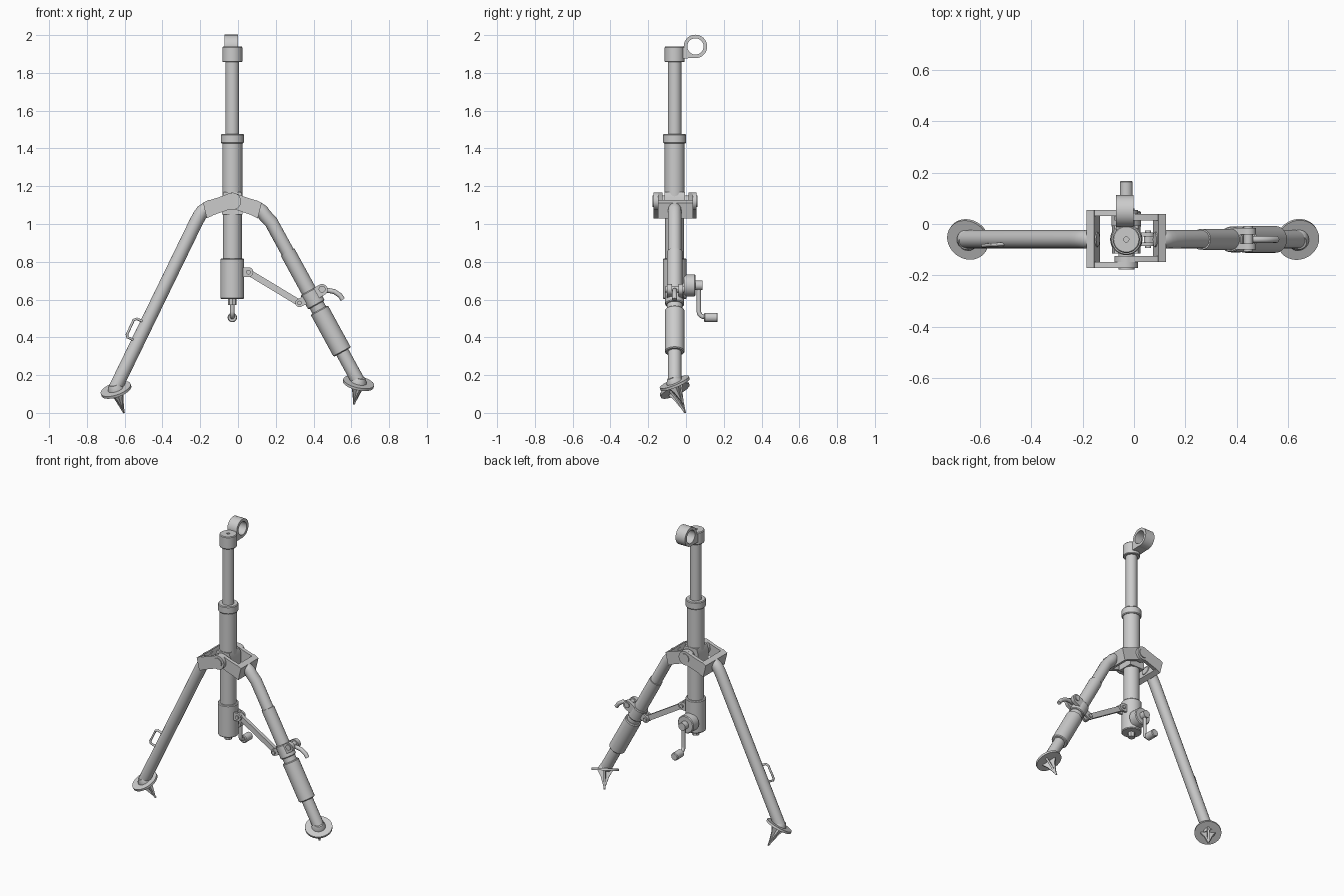
import bpy, bmesh, math
from mathutils import Vector, Matrix

if "Cube" in bpy.data.objects:
    bpy.data.objects.remove(bpy.data.objects["Cube"])

CX, CY = -0.03, -0.06          # column axis
PZ = 1.12                      # pivot height


def finish(name, bm, smooth=True):
    bmesh.ops.recalc_face_normals(bm, faces=bm.faces)
    me = bpy.data.meshes.new(name)
    bm.to_mesh(me)
    bm.free()
    ob = bpy.data.objects.new(name, me)
    bpy.context.collection.objects.link(ob)
    if smooth:
        bpy.ops.object.select_all(action='DESELECT')
        ob.select_set(True)
        bpy.context.view_layer.objects.active = ob
        bpy.ops.object.shade_smooth_by_angle(angle=math.radians(35))
    return ob


def lathe(name, origin, axis, profile, closed=False, n=32):
    """Revolve (distance along axis, radius) points; ends are capped unless closed."""
    bm = bmesh.new()
    q = Vector(axis).to_track_quat('Z', 'Y')
    rings = [[bm.verts.new(Vector(origin) + q @ Vector((r * math.cos(a), r * math.sin(a), t)))
              for a in (2 * math.pi * i / n for i in range(n))] for t, r in profile]
    pairs = list(zip(rings, rings[1:])) + ([(rings[-1], rings[0])] if closed else [])
    for a, b in pairs:
        for i in range(n):
            j = (i + 1) % n
            bm.faces.new((a[i], a[j], b[j], b[i]))
    if not closed:
        bm.faces.new(rings[0])
        bm.faces.new(rings[-1])
    return finish(name, bm)


def rod(name, p0, p1, r, n=32):
    d = Vector(p1) - Vector(p0)
    return lathe(name, p0, d, [(0, r), (d.length, r)], n=n)


def plate(name, pts, lo, hi, plane='xz'):
    """Extrude a flat outline between lo and hi across the plane."""
    at = (lambda a, b, c: (a, c, b)) if plane == 'xz' else (lambda a, b, c: (c, a, b))
    bm = bmesh.new()
    f = bm.faces.new([bm.verts.new(at(a, b, lo)) for a, b in pts])
    ext = bmesh.ops.extrude_face_region(bm, geom=[f])
    d = Vector(at(0, 0, hi - lo))
    bmesh.ops.translate(bm, vec=d, verts=[v for v in ext['geom'] if isinstance(v, bmesh.types.BMVert)])
    return finish(name, bm)


def tube(name, pts, r, n=4):
    """Round bar along a path; a fourth value scales the radius."""
    cu = bpy.data.curves.new(name, 'CURVE')
    cu.dimensions = '3D'
    cu.bevel_depth, cu.bevel_resolution, cu.use_fill_caps = r, n, True
    sp = cu.splines.new('POLY')
    sp.points.add(len(pts) - 1)
    for p, c in zip(sp.points, pts):
        p.co = (*c[:3], 1)
        p.radius = c[3] if len(c) > 3 else 1
    ob = bpy.data.objects.new(name, cu)
    bpy.context.collection.objects.link(ob)
    bpy.ops.object.select_all(action='DESELECT')
    ob.select_set(True)
    bpy.context.view_layer.objects.active = ob
    bpy.ops.object.convert(target='MESH')
    bpy.ops.object.shade_smooth_by_angle(angle=math.radians(35))


def arc(cx, cy, r, a0, a1, n=12):
    return [(cx + r * math.cos(math.radians(a0 + (a1 - a0) * i / n)),
             cy + r * math.sin(math.radians(a0 + (a1 - a0) * i / n))) for i in range(n + 1)]


def link(p, q, r):
    """Outline of a bar with round ends between two points."""
    a = math.degrees(math.atan2(q[1] - p[1], q[0] - p[0]))
    return arc(*p, r, a + 90, a + 270) + arc(*q, r, a - 90, a + 90)


# telescoping column
base, up = (CX, CY, 0), (0, 0, 1)
lathe("outer_tube", base, up, [(0.78, 0.05), (1.13, 0.05), (1.13, 0.053), (1.44, 0.053)])
lathe("upper_collar", base, up, [(1.427, 0.057), (1.432, 0.061), (1.472, 0.061), (1.477, 0.057)])
lathe("inner_tube", base, up, [(1.45, 0.036), (1.88, 0.036)])
lathe("top_cap", base, up, [(1.857, 0.05), (1.861, 0.053), (1.935, 0.053), (1.94, 0.049),
                            (1.94, 0.01), (1.925, 0.01)])
lathe("gear_sleeve", base, up, [(0.603, 0.059), (0.608, 0.063), (0.812, 0.063), (0.817, 0.059)])
lathe("bottom_nut", base, up, [(0.57, 0.023), (0.61, 0.023)], n=8)

# eye ring beside the cap
ry, rz = 0.05, 1.94
lathe("eye_ring", (-0.071, ry, rz), (1, 0, 0),
      [(0, 0.043), (0, 0.062), (0.07, 0.062), (0.07, 0.043)], closed=True, n=48)
plate("eye_lug", [(-0.04, 1.875), (0.04, 1.879)] + arc(ry, rz, 0.05, 255, 165)
      + [(-0.008, 1.935), (-0.04, 1.935)], -0.071, -0.001, 'yz')

# crank
lathe("crank_housing", (CX, CY, 0.675), (0, 1, 0),
      [(0, 0.045), (0.05, 0.045), (0.05, 0.058), (0.105, 0.058), (0.11, 0.053)])
rod("crank_boss", (CX, 0.04, 0.675), (CX, 0.087, 0.675), 0.025)
tube("crank_arm", [(CX, 0.068, 0.675)] + [(CX, y, z) for y, z in arc(0.098, 0.538, 0.03, 180, 270, 6)]
     + [(CX, 0.12, 0.508)], 0.012)
lathe("crank_grip", (CX, 0.095, 0.505), (0, 1, 0), [(0, 0.021), (0.005, 0.025), (0.068, 0.025), (0.073, 0.021)])

# pivot hub
plate("hub_block", [(CX - 0.055, 1.05), (CX + 0.055, 1.05), (CX + 0.055, 1.14), (CX + 0.045, 1.17),
                    (CX - 0.045, 1.17), (CX - 0.055, 1.14)], CY - 0.055, CY + 0.055)
rod("pivot_pin", (CX, -0.178, PZ), (CX, 0.06, PZ), 0.031)
for side, s, y0, y1 in (("left", -1, -0.172, 0.055), ("right", 1, -0.148, 0.038)):
    fx = lambda p: (CX + s * p[0], p[1])
    arm = [(0.155, 1.112), (0.135, 1.035)] + arc(0, PZ, 0.046, 290, 80) + [(0.07, 1.142), (0.125, 1.125)]
    for part, lo in (("front", y0), ("back", y1 - 0.024)):
        plate(f"{side}_bracket_{part}", [fx(p) for p in arm], lo, lo + 0.024)
    plate(f"{side}_bracket_end", [fx(p) for p in ((0.155, 1.112), (0.135, 1.03), (0.103, 1.045),
                                                  (0.125, 1.128))], y0, y1)

# legs with bent, narrowed tops
tube("left_leg", [(-0.65, CY, 0.13), (-0.222, CY, 1.01), (-0.203, CY, 1.045), (-0.187, CY, 1.068),
                  (-0.167, CY, 1.083, 0.95), (-0.14, CY, 1.09, 0.8)], 0.036, 6)
A, B = Vector((0.43, CY, 0.545)), Vector((0.635, CY, 0.17))
d = (B - A).normalized()
tube("right_leg", [tuple(B), tuple(A - d * 0.53), (0.143, CY, 1.045), (0.127, CY, 1.068),
                   (0.107, CY, 1.083, 0.95), (0.08, CY, 1.09, 0.8)], 0.036, 6)
lathe("right_leg_sleeve", A, d, [(0, 0.047), (0.005, 0.052), (0.25, 0.052), (0.255, 0.047)])
lathe("right_leg_upper_sleeve", A, d, [(-0.35, 0.037), (-0.35, 0.041), (0.01, 0.041)])
lathe("leg_clamp", A, d, [(-0.115, 0.046), (-0.11, 0.05), (-0.035, 0.05), (-0.03, 0.046)])

# clamp lever and its lugs
for i, y in enumerate((-0.1, -0.04)):
    plate(f"clamp_lug_{i}", link((0.40, 0.625), (0.445, 0.652), 0.03), y, y + 0.025)
rod("clamp_pin", (0.445, -0.108, 0.655), (0.445, -0.008, 0.655), 0.018)
tube("clamp_lever", [(0.43, CY, 0.645), (0.48, CY, 0.648), (0.51, CY, 0.642), (0.54, CY, 0.622),
                     (0.555, CY, 0.6)], 0.013)

# brace from column to leg
p, q = (0.055, 0.745), (0.325, 0.582)
plate("brace_bar", link(p, q, 0.017), CY - 0.012, CY + 0.012)
for i, y in enumerate((CY - 0.026, CY + 0.012)):
    plate(f"brace_column_lug_{i}", link((0.02, 0.745), p, 0.026), y, y + 0.014)
    plate(f"brace_leg_lug_{i}", link(q, (0.385, 0.612), 0.022), y, y + 0.014)
for end, (x, z) in (("upper", p), ("lower", q)):
    rod(f"brace_pin_{end}", (x, CY - 0.034, z), (x, CY + 0.034, z), 0.012, 16)

# carry loop on the left leg
tube("leg_loop", [(-0.50, -0.078, 0.482), (-0.535, -0.08, 0.498), (-0.552, -0.08, 0.492),
                  (-0.588, -0.085, 0.415), (-0.585, -0.085, 0.4), (-0.55, -0.078, 0.385)], 0.007)

# feet: tilted disc with a crossed-blade spike
for side, c, nrm, length in (("left", (-0.646, -0.06, 0.122), (-0.3, -0.4, 0.87), 0.14),
                             ("right", (0.638, -0.06, 0.157), (0.2, -0.37, 0.9), 0.123)):
    n = Vector(nrm).normalized()
    lathe(f"{side}_foot_disc", Vector(c) - n * 0.007, n, [(0, 0.083), (0.014, 0.083)], n=48)
    lathe(f"{side}_foot_socket", c, n, [(0, 0.043), (0.015, 0.041), (0.035, 0.028)])
    turn = Matrix.Translation(c) @ n.to_track_quat('Z', 'Y').to_matrix().to_4x4()
    blade = [(-0.05, 0), (0.05, 0), (0.026, -length * 0.35), (0.01, -length * 0.75), (0, -length),
             (-0.01, -length * 0.75), (-0.026, -length * 0.35)]
    for k in range(2):
        ob = plate(f"{side}_foot_blade_{k}", blade, -0.006, 0.006)
        ob.matrix_world = turn @ Matrix.Rotation(math.pi / 2 * k, 4, 'Z')
